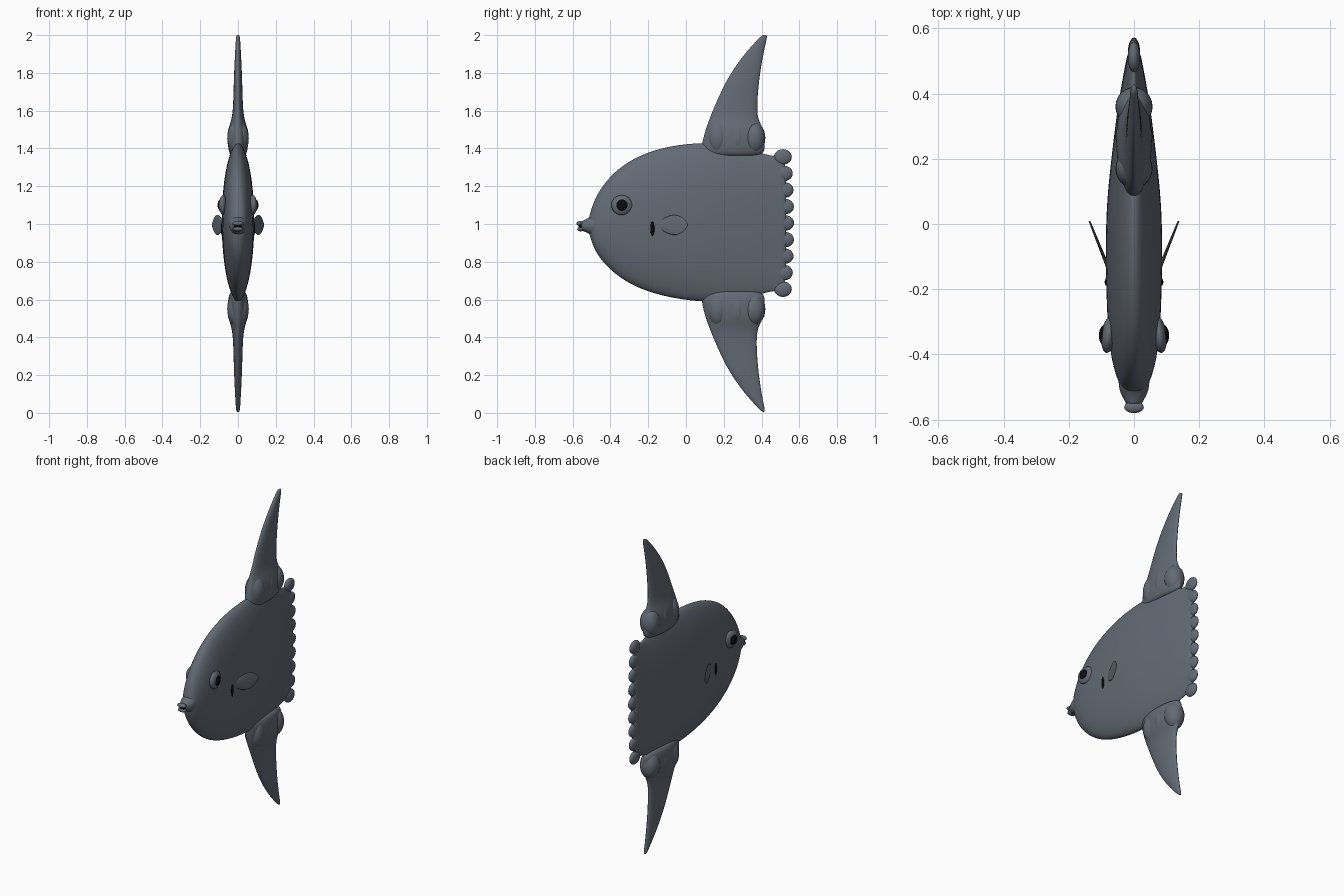
import bpy, bmesh, math
from mathutils import Matrix, Vector

if "Cube" in bpy.data.objects:
    bpy.data.objects.remove(bpy.data.objects["Cube"])


def material(name, color):
    m = bpy.data.materials.new(name)
    m.diffuse_color = (*color, 1)
    m.use_nodes = True
    m.node_tree.nodes["Principled BSDF"].inputs["Base Color"].default_value = m.diffuse_color
    return m


SKIN = material("slate_skin", (0.125, 0.145, 0.175))
BLACK = material("black", (0.003, 0.003, 0.004))


def finish(name, bm, mat, levels=0):
    bmesh.ops.recalc_face_normals(bm, faces=bm.faces)
    me = bpy.data.meshes.new(name)
    bm.to_mesh(me)
    bm.free()
    me.materials.append(mat)
    for p in me.polygons:
        p.use_smooth = True
    ob = bpy.data.objects.new(name, me)
    bpy.context.collection.objects.link(ob)
    if levels:
        ob.modifiers.new("smooth", 'SUBSURF').levels = levels
        ob.modifiers["smooth"].render_levels = levels
    return ob


def loft(name, rings, mat=SKIN, levels=2):
    """Skin a list of equal-length point rings and close both ends."""
    bm = bmesh.new()
    loops = [[bm.verts.new(p) for p in r] for r in rings]
    n = len(loops[0])
    for a, b in zip(loops, loops[1:]):
        for i in range(n):
            j = (i + 1) % n
            bm.faces.new((a[i], a[j], b[j], b[i]))
    for end, near in ((loops[0], rings[0]), (loops[-1], rings[-1])):
        mid = bm.verts.new(sum((Vector(p) for p in near), Vector()) / n)
        for i in range(n):
            bm.faces.new((end[i], end[(i + 1) % n], mid))
    return finish(name, bm, mat, levels)


def ring_y(y, low, high, half, n=28):
    """Upright oval across the body at a given y."""
    c, h = (low + high) / 2, (high - low) / 2
    return [(half * math.cos(t), y, c + h * math.sin(t))
            for t in (2 * math.pi * i / n for i in range(n))]


def ring_z(z, front, back, half, n=20):
    """Flat oval across a fin at a given z."""
    c, h = (front + back) / 2, (back - front) / 2
    return [(half * math.cos(t), c + h * math.sin(t), z)
            for t in (2 * math.pi * i / n for i in range(n))]


def ellipsoid(name, loc, size, mat=SKIN, rot=0.0):
    bm = bmesh.new()
    mtx = (Matrix.Translation(loc) @ Matrix.Rotation(rot, 4, 'Z')
           @ Matrix.Diagonal((*size, 1)))
    bmesh.ops.create_uvsphere(bm, u_segments=24, v_segments=14, radius=1, matrix=mtx)
    return finish(name, bm, mat)


# Body: y, bottom, top, half width
body = [(-0.515, 0.96, 1.03, 0.022), (-0.50, 0.905, 1.085, 0.04),
        (-0.475, 0.845, 1.15, 0.052), (-0.43, 0.785, 1.22, 0.066),
        (-0.36, 0.72, 1.295, 0.078), (-0.26, 0.66, 1.36, 0.084),
        (-0.13, 0.617, 1.407, 0.087), (0.0, 0.594, 1.427, 0.087),
        (0.10, 0.585, 1.433, 0.081), (0.20, 0.59, 1.43, 0.07),
        (0.30, 0.60, 1.415, 0.058), (0.38, 0.62, 1.385, 0.047),
        (0.44, 0.64, 1.365, 0.036), (0.50, 0.645, 1.36, 0.025),
        (0.53, 0.66, 1.345, 0.018)]
loft("body", [ring_y(*s) for s in body])

# Scalloped tail edge
for i in range(9):
    u = (i - 4) / 4
    ellipsoid("tail_scallop", (0, 0.525 - 0.012 * u * u, 1.005 + 0.35 * u),
              (0.019, 0.047, 0.041))

# Tall upper and lower fins: z, front, back, half width
fin = [(1.36, 0.08, 0.415, 0.045), (1.41, 0.08, 0.42, 0.054),
       (1.46, 0.09, 0.418, 0.056), (1.51, 0.105, 0.408, 0.050),
       (1.55, 0.12, 0.386, 0.036), (1.60, 0.14, 0.377, 0.027),
       (1.70, 0.183, 0.382, 0.024), (1.80, 0.236, 0.393, 0.021),
       (1.90, 0.308, 0.41, 0.016), (1.97, 0.373, 0.425, 0.012),
       (1.993, 0.395, 0.43, 0.010), (2.0, 0.408, 0.425, 0.005)]
loft("upper_fin", [ring_z(*s) for s in fin])
loft("lower_fin", [ring_z(2.005 - z, f, b - 0.012 * max(0, z - 1.5) / 0.5, w)
                   for z, f, b, w in fin])

# Fleshy lobes at the fin roots
for z, name in ((1.455, "upper_lobe"), (0.55, "lower_lobe")):
    for y, h in ((0.17, 0.095), (0.27, 0.105), (0.36, 0.085)):
        ellipsoid(name, (0, y, z), (0.057, 0.06, h))

# Snout and lips
snout = [(-0.47, 0.92, 1.07, 0.05), (-0.50, 0.94, 1.045, 0.047),
         (-0.52, 0.952, 1.03, 0.042), (-0.54, 0.96, 1.02, 0.03),
         (-0.555, 0.965, 1.015, 0.024)]
loft("snout", [ring_y(*s, n=20) for s in snout])
ellipsoid("upper_lip", (0, -0.562, 1.003), (0.030, 0.018, 0.013))
ellipsoid("lower_lip", (0, -0.558, 0.973), (0.028, 0.018, 0.012))
ellipsoid("mouth", (0, -0.558, 0.988), (0.022, 0.012, 0.008), BLACK)

for s in (-1, 1):
    # Eye with surrounding lid
    ellipsoid("eyelid", (s * 0.078, -0.34, 1.10), (0.022, 0.056, 0.053), rot=s * 0.12)
    ellipsoid("eye", (s * 0.085, -0.342, 1.10), (0.023, 0.035, 0.035), BLACK)

    # Gill opening
    ellipsoid("gill", (s * 0.085, -0.178, 0.975), (0.005, 0.011, 0.038), BLACK)

    # Leaf-shaped side fin, swept outward
    leaf = [(0.0, 0.012), (0.12, 0.028), (0.30, 0.046), (0.5, 0.057),
            (0.68, 0.055), (0.84, 0.040), (0.95, 0.018), (1.0, 0.004)]
    loft("side_fin", [ring_y(-0.15 + 0.16 * t, 0.995 - h, 0.995 + h,
                             0.007 - 0.004 * t, n=12) for t, h in leaf], levels=1)
    ob = bpy.context.collection.objects[-1]
    for v in ob.data.vertices:
        v.co.x += s * (0.073 + 0.064 * (v.co.y + 0.15) / 0.16)
